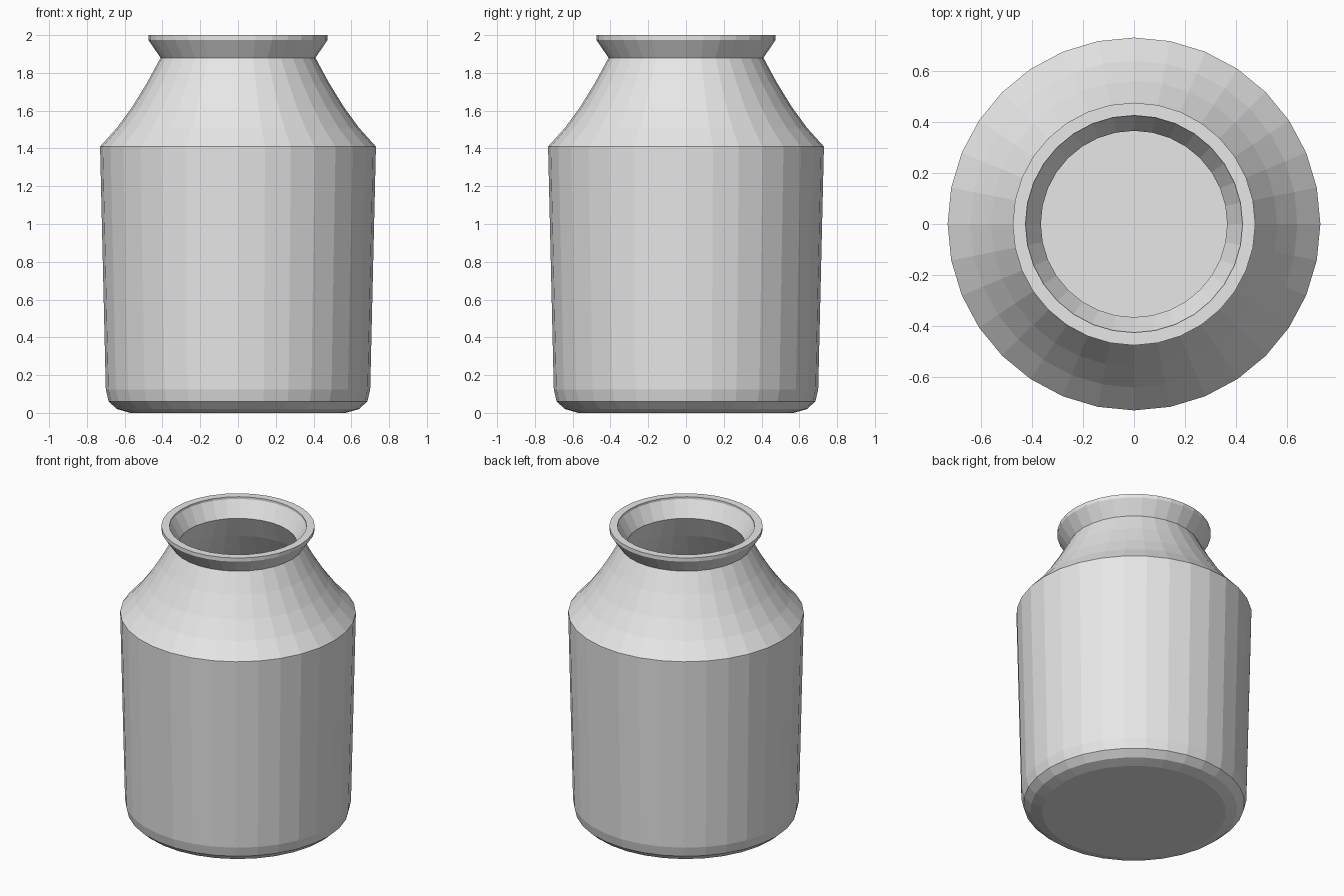
import bpy, bmesh, math

if "Cube" in bpy.data.objects:
    bpy.data.objects.remove(bpy.data.objects["Cube"])

SIDES = 32

clay = bpy.data.materials.new("light_grey")
clay.diffuse_color = (0.8, 0.8, 0.8, 1)
clay.use_nodes = True
clay.node_tree.nodes["Principled BSDF"].inputs["Base Color"].default_value = clay.diffuse_color

# Half section of the jar, from the underside centre, up the outside,
# over the lip and down the inside to the floor centre: (radius, height)
outside = [(0, 0), (0.57, 0), (0.64, 0.02), (0.685, 0.06), (0.70, 0.125),
           (0.73, 1.40), (0.73, 1.41),                     # wall and shoulder edge
           (0.64, 1.51), (0.56, 1.62), (0.48, 1.75),       # curved shoulder
           (0.41, 1.88), (0.475, 1.975), (0.475, 2.0)]     # neck and flared lip
inside = [(0.425, 2.0), (0.425, 1.985), (0.365, 1.88),
          (0.44, 1.725), (0.52, 1.59), (0.60, 1.48), (0.68, 1.39),
          (0.65, 0.13), (0.635, 0.09), (0.61, 0.065), (0.55, 0.05), (0, 0.05)]


def lathe(name, profile, mat):
    """Revolve a profile whose two ends lie on the z axis."""
    bm = bmesh.new()
    rings = []
    for r, z in profile:
        if r == 0:
            rings.append([bm.verts.new((0, 0, z))] * SIDES)
        else:
            rings.append([bm.verts.new((r * math.cos(2 * math.pi * i / SIDES),
                                        r * math.sin(2 * math.pi * i / SIDES), z))
                          for i in range(SIDES)])
    for low, high in zip(rings, rings[1:]):
        for i in range(SIDES):
            j = (i + 1) % SIDES
            corners = dict.fromkeys((low[i], low[j], high[j], high[i]))
            bm.faces.new(list(corners))
    bmesh.ops.recalc_face_normals(bm, faces=bm.faces)
    mesh = bpy.data.meshes.new(name)
    bm.to_mesh(mesh)
    bm.free()
    mesh.materials.append(mat)
    obj = bpy.data.objects.new(name, mesh)
    bpy.context.collection.objects.link(obj)
    return obj


lathe("jar", outside + inside, clay)
